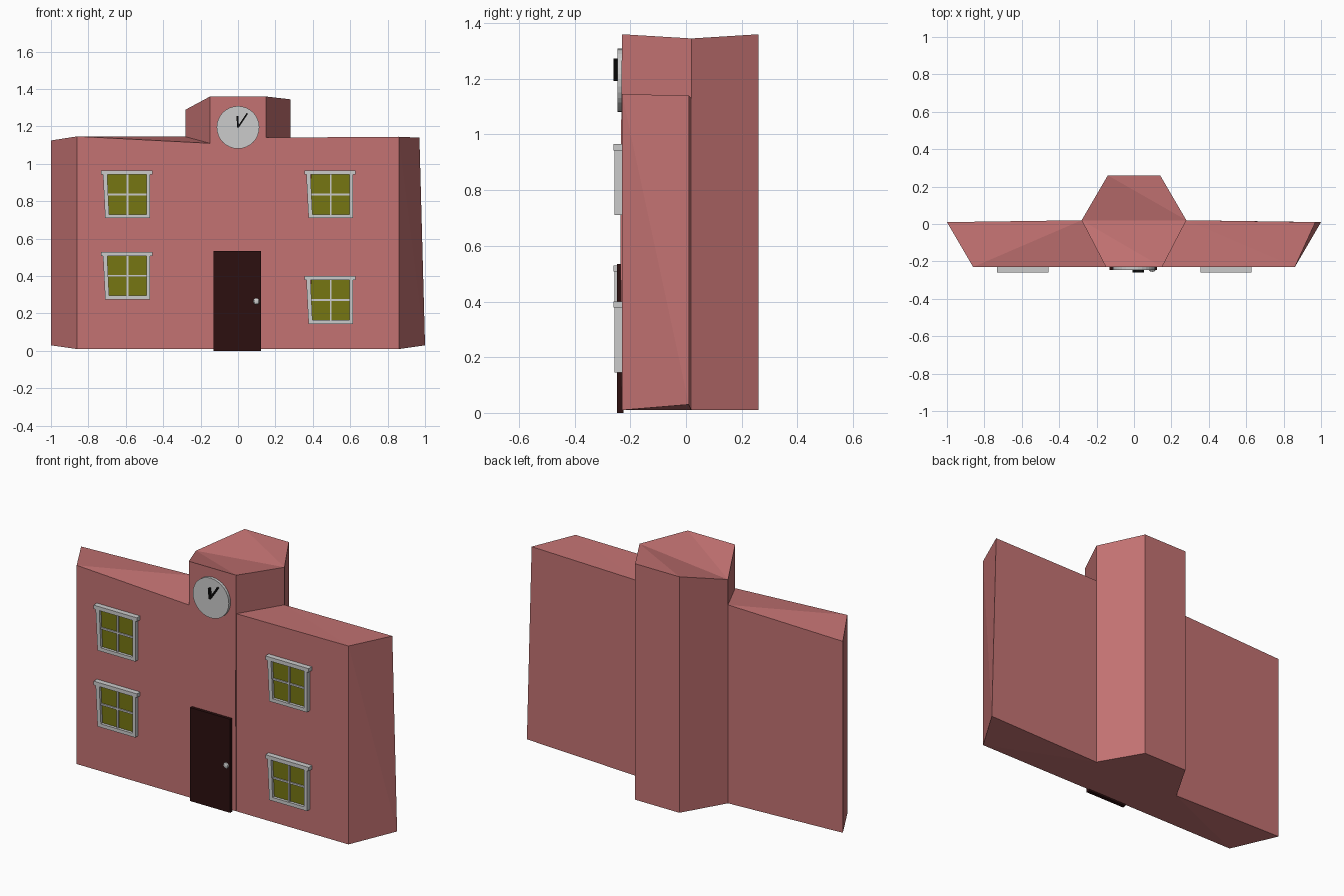
import bpy, bmesh, math

if "Cube" in bpy.data.objects:
    bpy.data.objects.remove(bpy.data.objects["Cube"])

def material(name, rgb):
    m = bpy.data.materials.new(name)
    m.diffuse_color = (*rgb, 1)
    m.use_nodes = True
    m.node_tree.nodes["Principled BSDF"].inputs["Base Color"].default_value = m.diffuse_color
    return m

BRICK = material("brick", (0.55, 0.17, 0.17))
GLASS = material("glass", (0.18, 0.18, 0.006))
WOOD = material("dark_wood", (0.025, 0.005, 0.005))
BLACK = material("black", (0.005, 0.005, 0.005))

def finish(bm, name, mat=None):
    bmesh.ops.recalc_face_normals(bm, faces=bm.faces)
    me = bpy.data.meshes.new(name)
    bm.to_mesh(me)
    bm.free()
    ob = bpy.data.objects.new(name, me)
    bpy.context.collection.objects.link(ob)
    if mat:
        me.materials.append(mat)
    return ob

def slabs(name, parts, mat=None):
    """Each part is (outline in x/z, front y, back y), extruded along y."""
    bm = bmesh.new()
    for pts, y0, y1 in parts:
        a = [bm.verts.new((x, y0, z)) for x, z in pts]
        b = [bm.verts.new((x, y1, z)) for x, z in pts]
        bm.faces.new(a)
        bm.faces.new(b[::-1])
        for i in range(len(a)):
            j = (i + 1) % len(a)
            bm.faces.new((a[i], b[i], b[j], a[j]))
    return finish(bm, name, mat)

def rect(x0, x1, z0, z1):
    return [(x0, z0), (x1, z0), (x1, z1), (x0, z1)]

# Building shell: plan corners with heights (base, wing roof, tower roof)
columns = [
    (-0.86, -0.23, (0.01, 1.147)),        # 0 left wing, front outer
    (-0.15, -0.23, (0.01, 1.11, 1.36)),   # 1 tower front left
    (0.15, -0.23, (0.01, 1.14, 1.36)),    # 2 tower front right
    (0.86, -0.23, (0.01, 1.145)),         # 3 right wing, front outer
    (1.00, 0.01, (0.03, 1.14)),           # 4 right wing, back outer
    (0.28, 0.02, (0.01, 1.13, 1.345)),    # 5 tower right
    (0.14, 0.26, (0.01, 1.36)),           # 6 tower back right
    (-0.14, 0.26, (0.01, 1.36)),          # 7 tower back left
    (-0.28, 0.02, (0.01, 1.145, 1.29)),   # 8 tower left
    (-1.00, 0.01, (0.03, 1.125)),         # 9 left wing, back outer
]
bm = bmesh.new()
V = [[bm.verts.new((x, y, z)) for z in zs] for x, y, zs in columns]
V[4][1].co.x = 0.97
for i, j in ((0, 1), (2, 3), (3, 4), (4, 5), (8, 9), (9, 0)):   # wing walls
    bm.faces.new((V[i][0], V[j][0], V[j][1], V[i][1]))
for i, j in ((1, 2), (5, 6), (6, 7), (7, 8)):                   # full-height tower walls
    bm.faces.new(V[i] + V[j][::-1])
for i, j in ((2, 5), (8, 1)):                                   # tower sides above the wings
    bm.faces.new(V[i][1:] + V[j][:0:-1])
tower = (1, 2, 5, 6, 7, 8)
for wing in ((0, 1, 8, 9), (2, 3, 4, 5)):                       # wing roofs and undersides
    bm.faces.new([V[i][1] for i in wing])
    bm.faces.new([V[i][0] for i in wing])
bm.faces.new([V[i][-1] for i in tower])
bm.faces.new([V[i][0] for i in tower])
# Kinks in the hand-shaped corners
for i, co in ((0, (-0.842, -0.226, 0.5)), (2, (0.15, -0.236, 0.65)), (7, (-0.13, 0.255, 0.75))):
    e = bm.edges.get((V[i][0], V[i][1]))
    edge, v = bmesh.utils.edge_split(e, V[i][0], 0.5)
    v.co = co
bmesh.ops.triangulate(bm, faces=bm.faces)
finish(bm, "building", BRICK)

# Windows: centre x, top z
windows = {"upper_left": (-0.595, 0.965), "lower_left": (-0.595, 0.53),
           "upper_right": (0.492, 0.965), "lower_right": (0.492, 0.40)}
for place, (cx, top) in windows.items():
    def at(pts):
        return [(cx + x, top + z) for x, z in pts]
    slabs(place + "_window_frame", [
        (at(rect(-0.137, 0.137, -0.022, 0)), -0.26, -0.225),
        (at([(-0.127, -0.022), (-0.115, -0.255), (-0.093, -0.255), (-0.104, -0.022)]), -0.256, -0.225),
        (at(rect(0.105, 0.124, -0.255, -0.022)), -0.256, -0.225),
        (at(rect(-0.094, 0.105, -0.255, -0.235)), -0.256, -0.225),
        (at(rect(-0.001, 0.009, -0.235, -0.022)), -0.248, -0.225),
        (at(rect(-0.1, 0.105, -0.133, -0.123)), -0.247, -0.225)])
    slabs(place + "_window_glass",
          [(at(rect(-0.103, 0.106, -0.24, -0.02)), -0.24, -0.225)], GLASS)

# Door and knob
slabs("door", [(rect(-0.13, 0.123, 0, 0.535), -0.247, -0.225)], WOOD)
bpy.ops.mesh.primitive_uv_sphere_add(segments=8, ring_count=6, radius=0.017, location=(0.098, -0.247, 0.265))
knob = bpy.context.object
knob.name = "door_knob"
knob.scale.y = 0.5

# Clock face and hands
circle = [(0.114 * math.cos(a * math.tau / 32), 1.195 + 0.114 * math.sin(a * math.tau / 32)) for a in range(32)]
slabs("clock_face", [(circle, -0.246, -0.225)])

def hand(name, x, z, w):
    n = math.hypot(x, z - 1.195)
    dx, dz = (z - 1.195) / n * w, -x / n * w
    slabs(name, [([(-dx, 1.195 - dz), (dx, 1.195 + dz), (x + dx, z + dz), (x - dx, z - dz)],
                  -0.26, -0.245)], BLACK)

hand("hour_hand", -0.003, 1.255, 0.005)
hand("minute_hand", 0.05, 1.27, 0.004)
